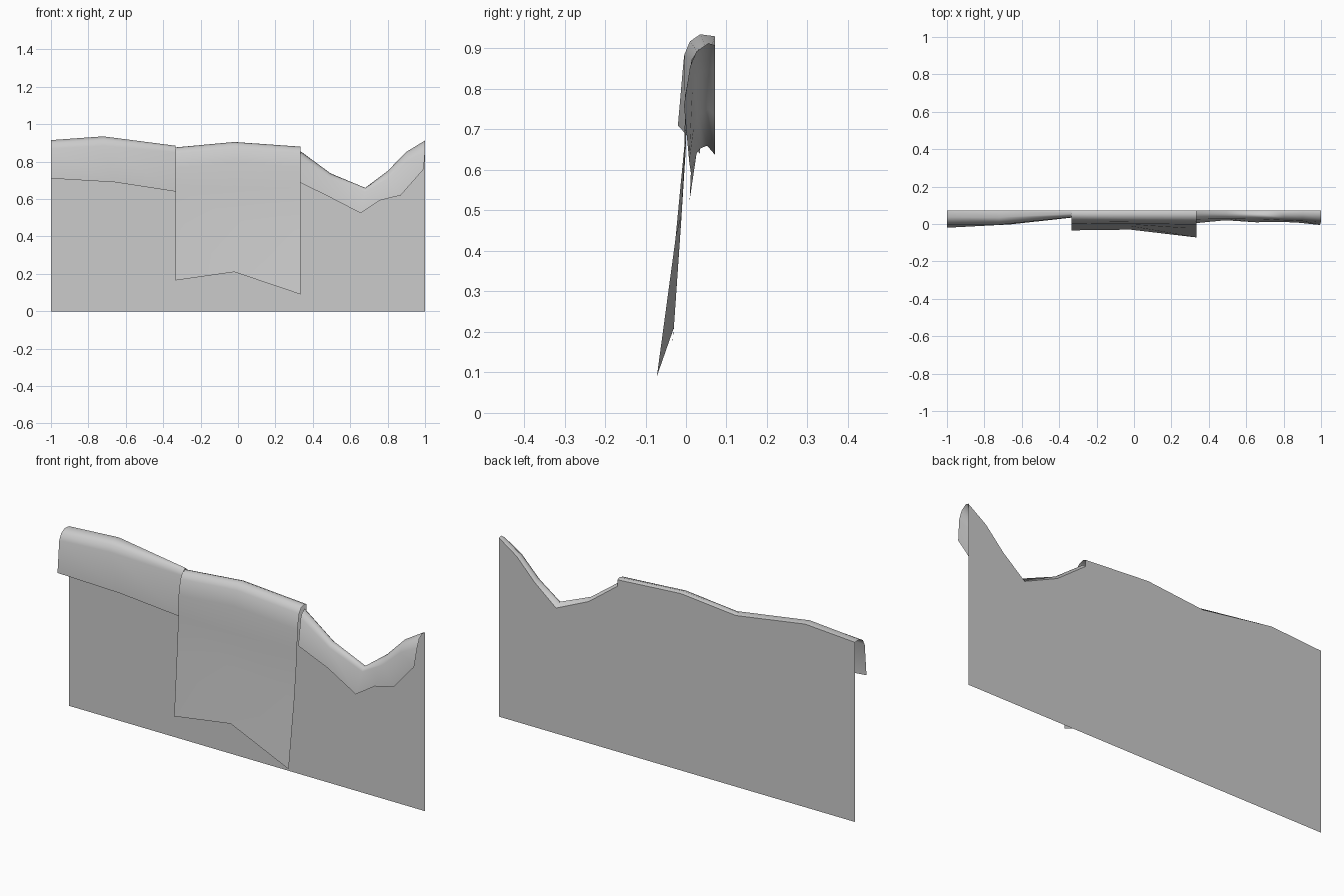
import bpy
import bmesh

if "Cube" in bpy.data.objects:
    bpy.data.objects.remove(bpy.data.objects["Cube"], do_unlink=True)

grey = bpy.data.materials.new("plain grey")
grey.use_nodes = True
colour = (0.6, 0.6, 0.6, 1)
grey.diffuse_color = colour
grey.node_tree.nodes["Principled BSDF"].inputs["Base Color"].default_value = colour

BACK = 0.072  # plane of the backing sheet


def finish(name, bm, smooth):
    mesh = bpy.data.meshes.new(name)
    bm.to_mesh(mesh)
    bm.free()
    mesh.materials.append(grey)
    for face in mesh.polygons:
        face.use_smooth = smooth
    obj = bpy.data.objects.new(name, mesh)
    bpy.context.collection.objects.link(obj)


def loft(name, rows):
    """Skin a strip between cross-sections running from back edge to front hem."""
    bm = bmesh.new()
    grid = [[bm.verts.new(p) for p in row] for row in rows]
    for a, b in zip(grid, grid[1:]):
        for i in range(len(a) - 1):
            bm.faces.new((a[i], a[i + 1], b[i + 1], b[i]))
    finish(name, bm, True)
    return [row[0] for row in rows]


def flap(x, back, crest, shoulder, hem):
    """Rolled edge: back edge height, then (y, z) crest and shoulder, (x, y, z) hem."""
    cy, cz = crest
    sy, sz = shoulder
    bend = (x, cy * 0.35 + sy * 0.65, cz * 0.65 + sz * 0.35)
    return [(x, BACK, back), (x, cy, cz), bend, (x, sy, sz), hem]


# Short flap on the right end
edge = loft("right_flap", [
    flap(-1, 0.912, (0.037, 0.915), (-0.006, 0.87), (-1, -0.02, 0.71)),
    flap(-0.72, 0.93, (0.035, 0.935), (-0.004, 0.885), (-0.66, -0.002, 0.69)),
    flap(-0.335, 0.87, (0.055, 0.885), (0.036, 0.85), (-0.335, 0.034, 0.64)),
])


# Long hanging panel in the middle
def panel(x, top, y, z, front):
    knee = z + (0.77 - z) * 0.5
    return [(x, BACK, top - 0.007), (x, 0.055, top), (x, front + 0.03, top - 0.008),
            (x, front + 0.014, top - 0.033), (x, front, top - 0.11),
            (x, front - 0.002, 0.66), (x, y * 0.36, knee), (x, y, z)]


edge += loft("middle_panel", [
    panel(-0.335, 0.876, -0.034, 0.165, 0.002),
    panel(-0.02, 0.905, -0.03, 0.21, 0),
    panel(0.335, 0.88, -0.072, 0.09, -0.002),
])

# Dipping flap on the left end
edge += loft("left_flap", [
    flap(0.335, 0.84, (0.055, 0.855), (0.025, 0.82), (0.335, 0.005, 0.687)),
    flap(0.495, 0.72, (0.055, 0.737), (0.028, 0.71), (0.49, 0.02, 0.61)),
    flap(0.68, 0.637, (0.052, 0.66), (0.026, 0.64), (0.655, 0.009, 0.525)),
    flap(0.8, 0.735, (0.055, 0.75), (0.02, 0.71), (0.76, 0.012, 0.593)),
    flap(0.9, 0.84, (0.055, 0.852), (0.016, 0.80), (0.87, 0.008, 0.62)),
    flap(1, 0.908, (0.055, 0.913), (0.01, 0.855), (0.993, -0.005, 0.76)),
])

# Flat backing sheet whose top follows the back edges of the flaps
bm = bmesh.new()
outline = [(-1, BACK, 0)] + edge + [(1, BACK, 0)]
verts = [bm.verts.new(p) for p in outline]
bm.faces.new(list(reversed(verts)))
finish("backing_sheet", bm, False)
